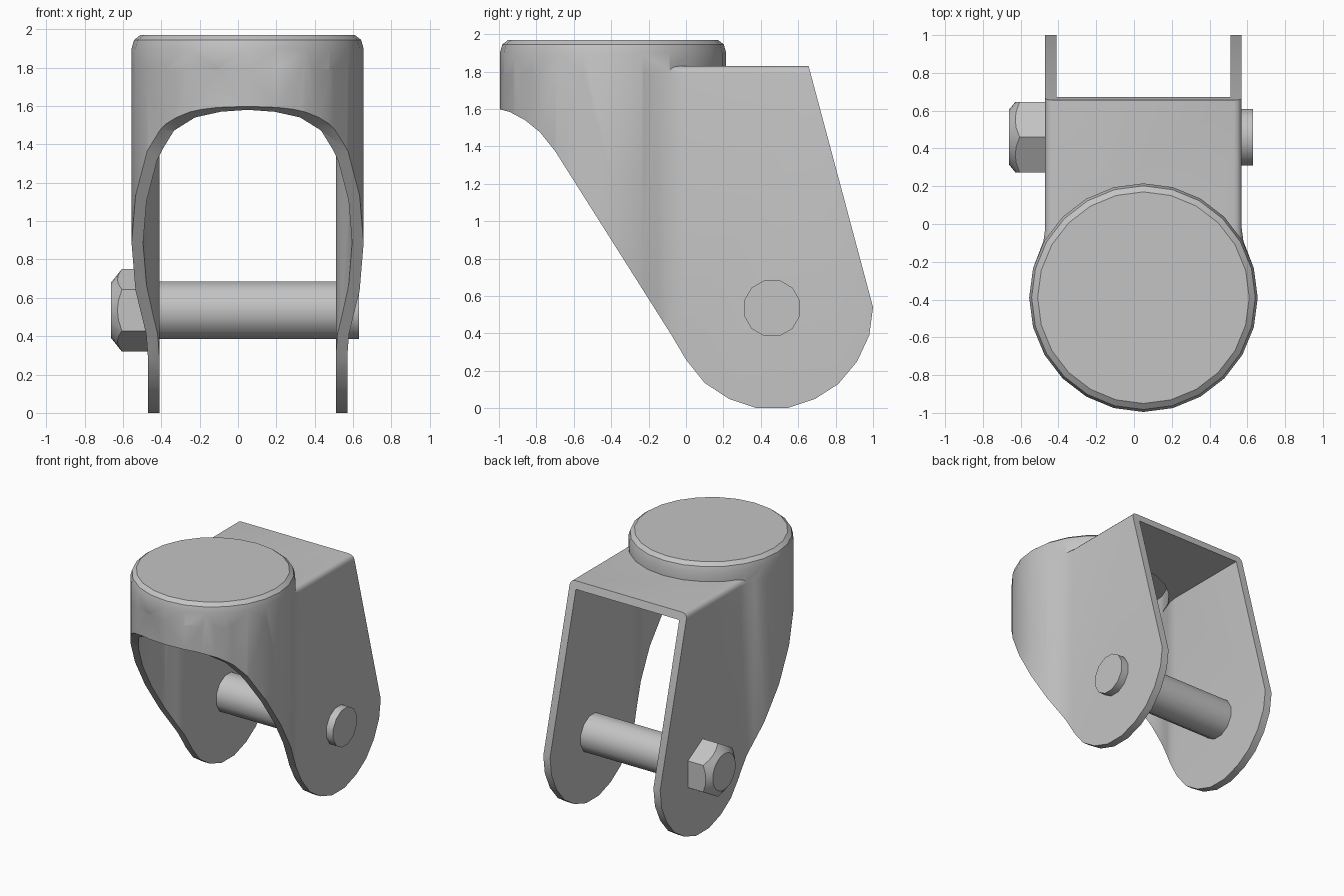
import bpy, bmesh, math
from mathutils import Matrix, Vector

if "Cube" in bpy.data.objects:
    bpy.data.objects.remove(bpy.data.objects["Cube"])

CX, CY = 0.05, -0.39          # swivel axis
R, WALL = 0.605, 0.06         # housing radius, sheet thickness
AXLE_Y, AXLE_Z = 0.46, 0.535

steel = bpy.data.materials.new("steel_grey")
steel.use_nodes = True
GREY = (0.55, 0.55, 0.55, 1)
steel.diffuse_color = GREY
steel.node_tree.nodes["Principled BSDF"].inputs["Base Color"].default_value = GREY


def add_object(name, bm):
    bmesh.ops.recalc_face_normals(bm, faces=bm.faces)
    mesh = bpy.data.meshes.new(name)
    bm.to_mesh(mesh)
    bm.free()
    mesh.materials.append(steel)
    obj = bpy.data.objects.new(name, mesh)
    bpy.context.collection.objects.link(obj)
    return obj


def prism(name, points, offset, bevel=0):
    """Extrude a closed 3D outline; optionally round the far rim."""
    bm = bmesh.new()
    base = bm.faces.new([bm.verts.new(p) for p in points])
    result = bmesh.ops.extrude_face_region(bm, geom=[base], use_keep_orig=True)
    geom = result["geom"]
    bmesh.ops.translate(bm, vec=offset, verts=[g for g in geom if isinstance(g, bmesh.types.BMVert)])
    if bevel:
        rim = [g for g in geom if isinstance(g, bmesh.types.BMEdge)]
        bmesh.ops.bevel(bm, geom=rim, offset=bevel, segments=3, profile=0.5, affect='EDGES')
    return add_object(name, bm)


def lathe(name, profile, sides, matrix, phase=0.0):
    """Closed solid from (radius, height) rings, turned about local z."""
    bm = bmesh.new()
    rings = []
    for r, h in profile:
        angles = [2 * math.pi * i / sides + phase for i in range(sides)]
        rings.append([bm.verts.new((r * math.cos(a), r * math.sin(a), h)) for a in angles])
    for low, high in zip(rings, rings[1:]):
        for i in range(sides):
            j = (i + 1) % sides
            bm.faces.new((low[i], low[j], high[j], high[i]))
    bm.faces.new(rings[0][::-1])
    bm.faces.new(rings[-1])
    bm.transform(matrix)
    return add_object(name, bm)


def combine(target, tool, operation):
    mod = target.modifiers.new(operation, 'BOOLEAN')
    mod.operation = operation
    mod.solver = 'EXACT'
    mod.object = tool
    bpy.context.view_layer.objects.active = target
    bpy.ops.object.modifier_apply(modifier=mod.name)
    bpy.data.objects.remove(tool)


def smooth(obj, degrees):
    bpy.ops.object.select_all(action='DESELECT')
    obj.select_set(True)
    bpy.context.view_layer.objects.active = obj
    bpy.ops.object.shade_smooth_by_angle(angle=math.radians(degrees))


def plan(inset, z, back):
    """Round front that blends into two straight side plates."""
    r = R - inset
    half = []
    for k in range(8):
        a = math.radians(-90 + 15 * k)
        half.append((r * math.cos(a), CY + r * math.sin(a)))
    for x, y in ((0.552, -0.15), (0.529, -0.09), (0.52, -0.02), (0.52, back)):
        half.append((x - inset, y))
    mirrored = [(-x, y) for x, y in reversed(half[1:])]
    return [(CX + x, y, z) for x, y in half + mirrored]


# Fork: bent sheet shell with the swivel housing on top
fork = prism("fork", plan(0, -0.2, 1.3), Vector((0, 0, 2.03)), bevel=0.04)
upright = Matrix.Translation((CX, CY, 0))
housing = lathe("housing", [(R, 1.2), (R, 1.90), (0.592, 1.945), (0.56, 1.97)], 24, upright)
combine(fork, housing, 'UNION')
combine(fork, prism("hollow", plan(WALL, -0.4, 1.5), Vector((0, 0, 2.17))), 'DIFFERENCE')
r_in = R - WALL
combine(fork, lathe("housing_hollow", [(r_in, 1.0), (r_in, 1.91)], 24, upright), 'DIFFERENCE')

# Trim the shell to its side silhouette
side = [(0.602, 2.03), (-1.1, 2.03), (-1.1, 1.62), (-1.0, 1.6), (-0.94, 1.583), (-0.86, 1.54),
        (-0.78, 1.475), (-0.70, 1.375), (-0.08, 0.395), (0.0, 0.26), (0.1, 0.135), (0.23, 0.05),
        (0.38, 0.0), (0.54, 0.0), (0.69, 0.05), (0.815, 0.13), (0.915, 0.25), (0.98, 0.39), (1.0, 0.54)]
trim = prism("side_trim", [(-1, y, z) for y, z in side], Vector((2, 0, 0)))
combine(fork, trim, 'INTERSECT')
smooth(fork, 32)

# Axle bolt through both plates
along_x = Matrix.Translation((0, AXLE_Y, AXLE_Z)) @ Matrix.Rotation(math.pi / 2, 4, 'Y')
shaft = lathe("axle_shaft", [(0.155, -0.48), (0.155, 0.63)], 12, along_x, math.pi / 12)
smooth(shaft, 35)

# Hexagonal bolt head with a turned chamfer
head = lathe("bolt_head", [(0.215, -0.662), (0.215, -0.465)], 6, along_x)
chamfer = lathe("chamfer", [(0.135, -0.67), (0.222, -0.60), (0.23, -0.40)], 24, along_x)
combine(head, chamfer, 'INTERSECT')
smooth(head, 30)
